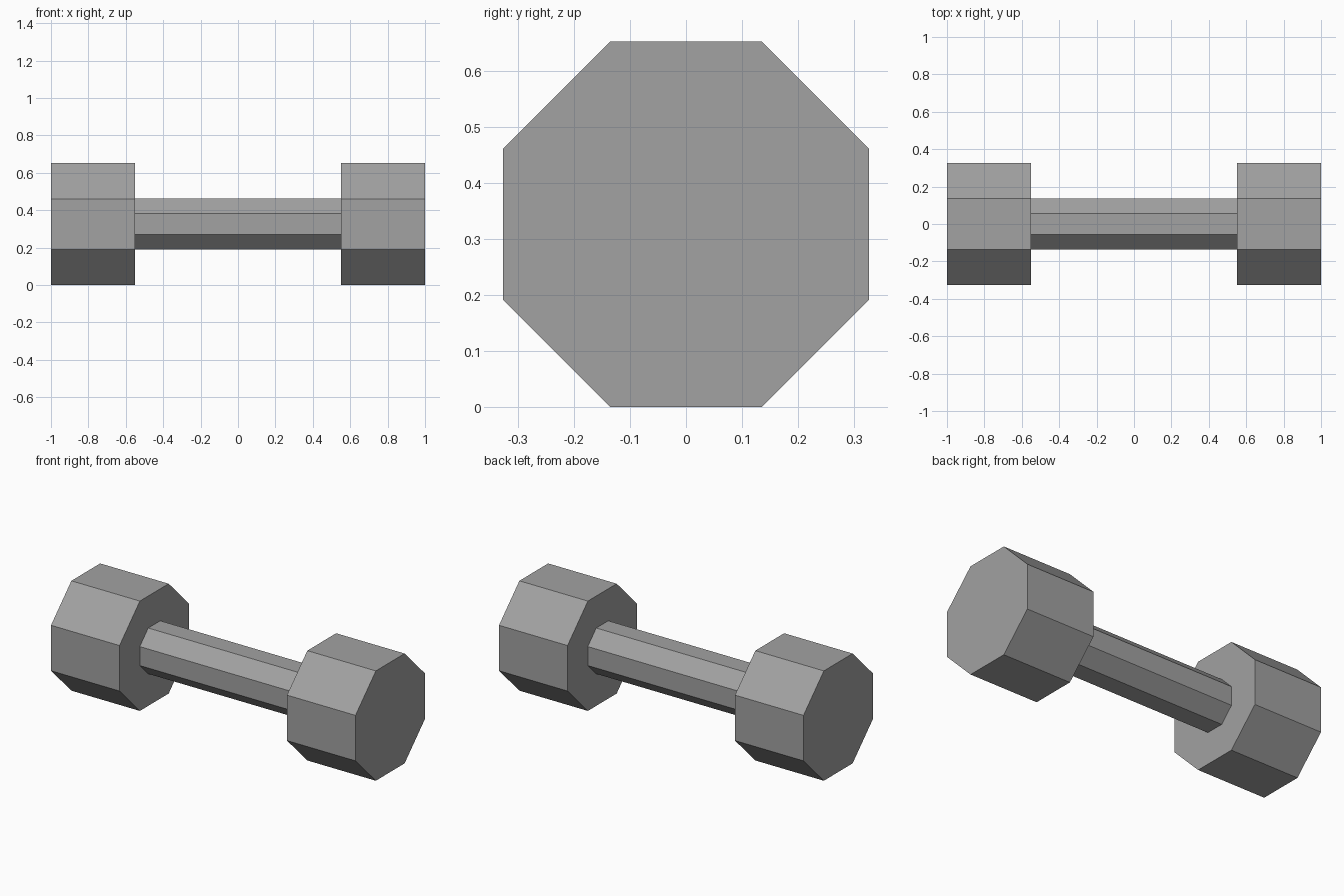
import bpy
from math import pi, cos

cube = bpy.data.objects.get("Cube")
if cube:
    bpy.data.objects.remove(cube, do_unlink=True)

SIDES = 8
HEAD_APOTHEM = 0.326
GRIP_APOTHEM = 0.136
INNER, OUTER = 0.55, 1.0

iron = bpy.data.materials.new("grey_iron")
iron.use_nodes = True
colour = (0.36, 0.36, 0.36, 1)
iron.diffuse_color = colour
iron.node_tree.nodes["Principled BSDF"].inputs["Base Color"].default_value = colour


def octagon_bar(name, x0, x1, apothem):
    """Flat-faced octagonal prism along x, resting with a flat side down."""
    bpy.ops.mesh.primitive_cylinder_add(
        vertices=SIDES, radius=apothem / cos(pi / SIDES), depth=x1 - x0,
        location=((x0 + x1) / 2, 0, HEAD_APOTHEM))
    bar = bpy.context.object
    bar.name = name
    # Half a side of twist puts flats at top, bottom, front and back
    bar.rotation_mode = 'XYZ'
    bar.rotation_euler = (0, pi / 2, 0)
    for v in bar.data.vertices:
        v.co.xy = v.co.xy.to_2d() @ TWIST
    bar.data.materials.append(iron)
    return bar


from mathutils import Matrix
TWIST = Matrix.Rotation(pi / SIDES, 2)

# Grip between the two weights
octagon_bar("grip", -INNER, INNER, GRIP_APOTHEM)

# Weights at both ends
octagon_bar("left_weight", INNER, OUTER, HEAD_APOTHEM)
octagon_bar("right_weight", -OUTER, -INNER, HEAD_APOTHEM)
